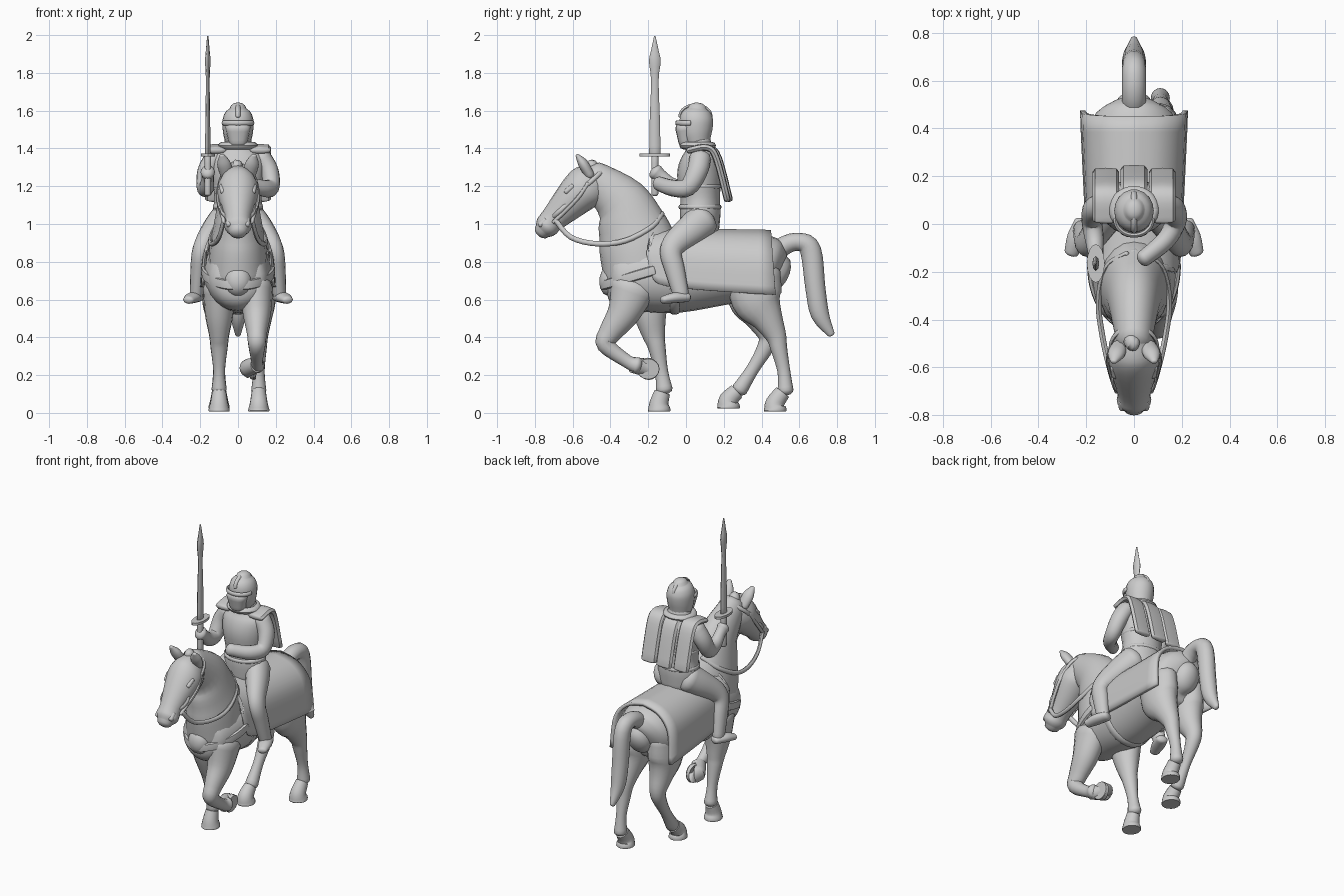
import bpy, bmesh, math
from mathutils import Vector

if "Cube" in bpy.data.objects:
    bpy.data.objects.remove(bpy.data.objects["Cube"])

stone = bpy.data.materials.new("plain_grey")
stone.diffuse_color = (0.6, 0.6, 0.6, 1)
stone.use_nodes = True
stone.node_tree.nodes["Principled BSDF"].inputs["Base Color"].default_value = stone.diffuse_color


def finish(name, bm, angle=45):
    bmesh.ops.recalc_face_normals(bm, faces=bm.faces)
    me = bpy.data.meshes.new(name)
    bm.to_mesh(me)
    bm.free()
    me.materials.append(stone)
    ob = bpy.data.objects.new(name, me)
    bpy.context.collection.objects.link(ob)
    bpy.ops.object.select_all(action='DESELECT')
    ob.select_set(True)
    bpy.context.view_layer.objects.active = ob
    bpy.ops.object.shade_smooth_by_angle(angle=math.radians(angle))
    return ob


def spline(pts, steps):
    """Catmull-Rom through tuples of any length."""
    out = []
    for i in range(len(pts) - 1):
        q = [pts[max(0, min(len(pts) - 1, i + k))] for k in (-1, 0, 1, 2)]
        for s in range(steps):
            t = s / steps
            out.append([0.5 * (2 * b + (c - a) * t + (2 * a - 5 * b + 4 * c - d) * t * t
                               + (3 * b - a - 3 * c + d) * t ** 3) for a, b, c, d in zip(*q)])
    return out + [list(pts[-1])]


def loft(name, pts, ref=(1, 0, 0), sides=16, steps=4, power=1.0, dome=True):
    """Tube through (x, y, z, half width along ref, half depth)."""
    rows = spline(pts, steps)
    pos = [Vector(r[:3]) for r in rows]
    rings = []
    for i, r in enumerate(rows):
        t = (pos[min(i + 1, len(pos) - 1)] - pos[max(i - 1, 0)]).normalized()
        rings.append((pos[i], t, r[3], r[4]))
    if dome:
        for end, sign in ((0, -1), (-1, 1)):
            p, t, a, b = rings[end]
            for k in (0.5, 1.0, 1.36):
                new = (p + t * sign * min(a, b) * 0.7 * math.sin(k), t, a * math.cos(k), b * math.cos(k))
                rings.insert(0, new) if sign < 0 else rings.append(new)
    bm = bmesh.new()
    loops = []
    for p, t, a, b in rings:
        side = Vector(ref) - t * t.dot(Vector(ref))
        side.normalize()
        up = t.cross(side)
        loop = []
        for k in range(sides):
            c, s = math.cos(2 * math.pi * k / sides), math.sin(2 * math.pi * k / sides)
            c = math.copysign(abs(c) ** power, c)
            s = math.copysign(abs(s) ** power, s)
            loop.append(bm.verts.new(p + side * a * c + up * b * s))
        loops.append(loop)
    for l0, l1 in zip(loops, loops[1:]):
        for k in range(sides):
            bm.faces.new((l0[k], l0[(k + 1) % sides], l1[(k + 1) % sides], l1[k]))
    bm.faces.new(loops[0])
    bm.faces.new(loops[-1])
    return finish(name, bm)


def flat(x, pts):
    """Sections (y, z, half width, half depth) in the plane at x."""
    return [(x,) + p for p in pts]


def limb(name, s, pts, depth=1.1, **kw):
    """Round limb through (x, y, z, radius), mirrored by s."""
    return loft(name, [(x * s, y, z, r, r * depth) for x, y, z, r in pts], **kw)


def strap(name, s, pts, a, b, **kw):
    return loft(name, [(x * s, y, z, a, b) for x, y, z in pts], sides=8, **kw)


def band(name, y0, z0, tilt, rx, rb, a, b):
    """Closed strap around a part, its plane tilted about x."""
    c, s = math.cos(math.radians(tilt)), math.sin(math.radians(tilt))
    ang = [2 * math.pi * k / 16 for k in range(17)]
    pts = [(rx * math.cos(u), y0 + rb * math.sin(u) * c, z0 + rb * math.sin(u) * s) for u in ang]
    return strap(name, 1, pts, a, b, ref=(0, -s, c), steps=2)


def horse_leg(name, x, path, widths, hoof_top, sole, lift=(0, 0, .045)):
    """Leg plus a hoof that ends square to the lift direction."""
    loft(name, [(x, *p, *w) for p, w in zip(path, widths)])
    top, end = Vector((x, *hoof_top)), Vector((x, *sole))
    pts = [top, end + Vector(lift), end + Vector(lift) * .2, end]
    loft(name + "_hoof", [(*p, *w) for p, w in
                          zip(pts, ((.038, .042), (.047, .05), (.056, .06), (.054, .058)))], dome=False)


# Horse body, neck, head, mane, tail
loft("horse_body", flat(0, [(-.41, .7, .07, .08), (-.37, .7, .142, .15), (-.25, .715, .175, .18),
     (-.05, .735, .19, .205), (.25, .765, .2, .185), (.4, .765, .19, .18), (.465, .75, .15, .155),
     (.49, .74, .08, .1)]), sides=24)
loft("horse_neck", flat(0, [(-.235, .72, .16, .2), (-.255, .88, .15, .205), (-.29, 1, .128, .18),
     (-.345, 1.12, .105, .142), (-.49, 1.25, .075, .088)]), sides=20)
loft("horse_head", flat(0, [(-.46, 1.25, .065, .078), (-.51, 1.21, .098, .113), (-.57, 1.16, .108, .108),
     (-.7, 1.03, .07, .07), (-.74, .985, .072, .063), (-.762, .962, .05, .045)]), sides=20)
crest = [math.radians(d) for d in range(0, 91, 9)]
loft("mane", [(.012 * math.sin(8 * u), -.13 - .37 * math.sin(u), 1.02 + .285 * math.sin(u) ** 1.1
      + .006 * math.sin(14 * u), .032, .034) for u in crest], sides=10)
loft("tail", flat(0, [(.46, .82, .05, .05), (.52, .885, .05, .05), (.6, .905, .05, .048),
     (.66, .86, .05, .056), (.685, .66, .05, .053), (.71, .52, .042, .048), (.768, .418, .016, .02)]))

# Horse legs with hooves
front = [(.085, .12), (.075, .087), (.053, .06), (.046, .047), (.031, .035), (.04, .044)]
hind = [(.085, .14), (.09, .135), (.07, .085), (.05, .056), (.042, .044), (.031, .034), (.04, .042)]
horse_leg("front_leg_standing", -.1, [(-.2, .66), (-.19, .52), (-.17, .41), (-.155, .35), (-.13, .22),
          (-.115, .125)], front, (-.125, .11), (-.142, .008))
horse_leg("front_leg_raised", .1, [(-.28, .66), (-.33, .53), (-.405, .42), (-.425, .36), (-.31, .272),
          (-.26, .252)], front, (-.285, .255), (-.2, .232), (-.045, 0, .005))
horse_leg("hind_leg_left", .11, [(.36, .74), (.375, .6), (.43, .5), (.475, .41), (.492, .34), (.518, .22),
          (.527, .12)], hind, (.512, .11), (.472, .008))
horse_leg("hind_leg_right", -.1, [(.35, .74), (.36, .6), (.4, .5), (.435, .41), (.42, .345), (.355, .235),
          (.285, .125)], hind, (.27, .115), (.225, .024))

# Blanket arched over the back
arch = spline([(0, 1), (.45, .93), (.78, .76), (.95, .5), (1, 0)], 3)
arch = [(-x, z) for x, z in arch[:0:-1]] + [tuple(p) for p in arch]
bm = bmesh.new()
rows = []
for y, top, bottom, w in spline([(-.17, .99, .74, .175), (-.1, .97, .67, .188), (.45, .958, .625, .215)], 6):
    row = []
    for x, h in arch:
        lean = -.03 * (1 - abs(2 * h - 1)) if y < -.12 else (.025 * (1 - h) if y > .4 else 0)
        row.append(bm.verts.new((x * w, y + lean, bottom + (top - bottom) * h)))
    rows.append(row)
for r0, r1 in zip(rows, rows[1:]):
    for k in range(len(arch) - 1):
        bm.faces.new((r0[k], r0[k + 1], r1[k + 1], r1[k]))
mod = finish("blanket", bm, 40).modifiers.new("thickness", 'SOLIDIFY')
mod.thickness = .022
mod.offset = 0

# Breast strap, girth and bridle bands
sweep = [math.radians(d) for d in range(-90, 91, 15)]
strap("breast_strap", 1, [(.183 * math.sin(u), -.17 - .268 * math.cos(u), .755 - .08 * math.cos(u)) for u in sweep],
      .026, .014, ref=(0, 0, 1), power=.6)
band("girth", -.06, .735, 90, .186, .205, .025, .01)
band("noseband", -.655, 1.08, 42, .088, .086, .013, .009)
band("browband", -.515, 1.215, 42, .098, .113, .012, .008)

# Rider torso, belts, helmet
loft("torso", flat(0, [(.075, .97, .125, .1), (.075, 1.06, .135, .108), (.075, 1.14, .125, .105),
     (.07, 1.26, .14, .117), (.075, 1.35, .14, .1), (.07, 1.41, .085, .07), (.06, 1.47, .06, .06)]), sides=20)
for z in (1.09, 1.2):
    band("belt", .074, z, 0, .126, .106, .012, .008)
loft("helmet", flat(0, [(.06, 1.44, .07, .07), (.055, 1.49, .08, .085), (.055, 1.55, .082, .09),
     (.058, 1.59, .068, .076), (.06, 1.613, .043, .05)]), sides=18)
loft("visor", flat(0, [(.005, 1.435, .05, .045), (-.005, 1.51, .068, .052)]), power=.8)
strap("visor_rim", 1, [(.078 * math.sin(u), .02 - .068 * math.cos(u), 1.535) for u in sweep], .014, .009,
      ref=(0, 0, 1))
strap("crest", 1, [(0, .05 + .08 * math.sin(u), 1.57 + .058 * math.cos(u)) for u in sweep], .012, .01)

# Cape in three hanging strips and a collar
for name, x in (("left", .118), ("middle", 0), ("right", -.118)):
    d = 0 if x else .012
    strap(f"cape_{name}", 1, [(x, .015 + 5 * d, 1.39), (x, .11 + d, 1.405), (x, .16 + d, 1.35), (x, .218 + d, 1.13)],
          .056, .018, power=.65)
band("collar", .062, 1.415, 0, .083, .075, .02, .022)

# Arms: shared shoulders, then each forearm
upper = [(.125, .075, 1.35, .052), (.165, .06, 1.28, .05), (.175, .01, 1.195, .044)]
limb("arm_left", 1, upper + [(.13, -.07, 1.19, .04), (.04, -.145, 1.215, .034)])
limb("arm_right", -1, upper + [(.165, -.07, 1.2, .039), (.16, -.13, 1.25, .032), (.16, -.16, 1.275, .038)])

# Mirrored parts: ears, eyes, reins, cheek straps, rider legs and feet
for s, side in ((1, "left"), (-1, "right")):
    limb(f"ear_{side}", s, [(.06, -.51, 1.26, .034), (.075, -.545, 1.32, .036), (.085, -.575, 1.362, .014)], .75)
    limb(f"eye_{side}", s, [(.086, -.6, 1.2, .014), (.08, -.635, 1.17, .014)], 1)
    limb(f"nostril_{side}", s, [(.048, -.745, 1.02, .016), (.048, -.77, .995, .016)], 1)
    strap(f"rein_{side}", s, [(.075, -.69, 1.02), (.1, -.61, .93), (.132, -.47, .895), (.148, -.32, .912),
          (.115, -.18, .985), (.03, -.125, 1.055)], .014, .012, ref=(0, 0, 1))
    strap(f"cheek_strap_{side}", s, [(.096, -.52, 1.215), (.106, -.58, 1.13), (.072, -.7, 1.01)], .011, .011)
    limb(f"rider_leg_{side}", s, [(.08, .09, 1.02, .075), (.12, .03, .97, .07), (.172, -.055, .9, .056),
         (.197, -.08, .845, .048), (.208, -.06, .76, .044), (.22, -.025, .62, .035)], 1.2)
    limb(f"rider_foot_{side}", s, [(.215, .005, .612, .036), (.24, -.06, .61, .041), (.262, -.12, .598, .03)], .7)

# Raised blade with grip, guard and pointed head
limb("grip", 1, [(-.16, -.165, 1.16, .018), (-.16, -.165, 1.36, .018)], sides=10)
loft("guard", [(-.16, -.165, z, .037, .08) for z in (1.358, 1.374)], steps=1, dome=False)
loft("blade", [(-.16, -.165, z, .4 * b + .002, b) for z, b in
     ((1.37, .03), (1.55, .027), (1.76, .02), (1.86, .031), (1.92, .02), (1.994, .004))], sides=8, steps=3)
